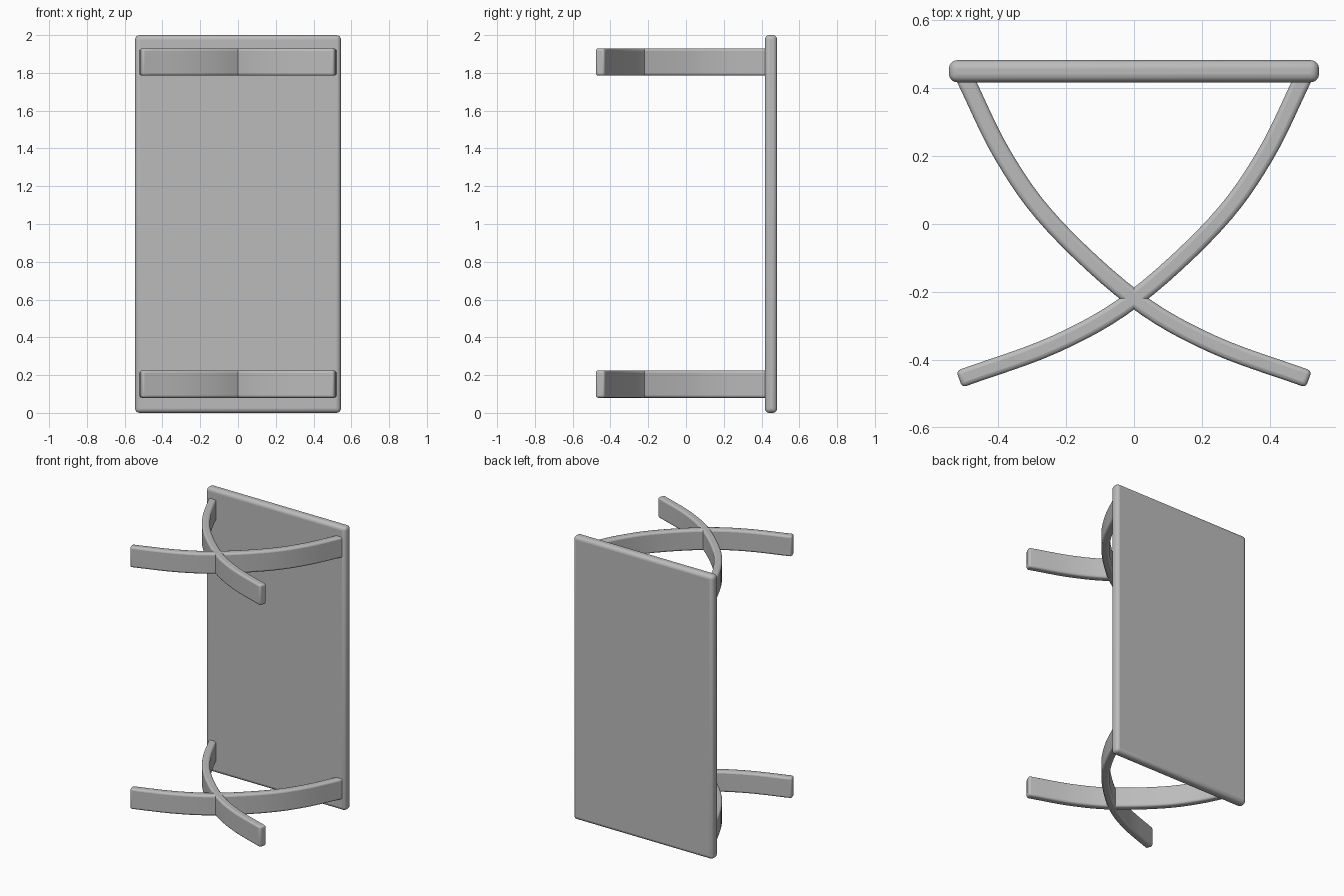
import bpy, bmesh, math
from mathutils import Vector
from mathutils.geometry import interpolate_bezier

if "Cube" in bpy.data.objects:
    bpy.data.objects.remove(bpy.data.objects["Cube"])

grey = bpy.data.materials.new("plain grey")
grey.diffuse_color = (0.5, 0.5, 0.5, 1)
grey.use_nodes = True
grey.node_tree.nodes["Principled BSDF"].inputs["Base Color"].default_value = grey.diffuse_color


def finish(bm, name, bevel, segments):
    """Turn a bmesh into a softly rounded, smooth shaded object."""
    bmesh.ops.recalc_face_normals(bm, faces=bm.faces)
    mesh = bpy.data.meshes.new(name)
    bm.to_mesh(mesh)
    bm.free()
    mesh.materials.append(grey)
    ob = bpy.data.objects.new(name, mesh)
    bpy.context.collection.objects.link(ob)
    mod = ob.modifiers.new("rounding", 'BEVEL')
    mod.width = bevel
    mod.segments = segments
    mod.limit_method = 'ANGLE'
    mod.angle_limit = math.radians(40)
    bpy.ops.object.select_all(action='DESELECT')
    ob.select_set(True)
    bpy.context.view_layer.objects.active = ob
    bpy.ops.object.shade_smooth_by_angle(angle=math.radians(40))
    return ob


# Flat panel standing upright at the back
bm = bmesh.new()
bmesh.ops.create_cube(bm, size=1)
for v in bm.verts:
    v.co = Vector((v.co.x * 1.09, 0.45 + v.co.y * 0.065, 1 + v.co.z * 2))
finish(bm, "panel", 0.024, 4)

# Centre line of one curved leg: panel corner, through the crossing, to the far foot
path = [Vector(p) for p in ((0.503, 0.44, 0), (0.385, 0.2, 0), (0.24, 0.0, 0),
                            (0.0, -0.22, 0), (-0.23, -0.353, 0), (-0.515, -0.457, 0))]


def smooth_path(pts, steps=6):
    """Pass a smooth curve through the points."""
    ext = [2 * pts[0] - pts[1]] + pts + [2 * pts[-1] - pts[-2]]
    out = []
    for a, b, c, d in zip(ext, ext[1:], ext[2:], ext[3:]):
        out += interpolate_bezier(b, b + (c - a) / 6, c - (d - b) / 6, c, steps + 1)[:-1]
    return out + [pts[-1]]


def curved_leg(name, side, z0, z1, width=0.052):
    """Sweep an upright rectangular section along the leg path."""
    line = smooth_path(path)
    bm = bmesh.new()
    rings = []
    for i, p in enumerate(line):
        t = line[min(i + 1, len(line) - 1)] - line[max(i - 1, 0)]
        n = Vector((-t.y, t.x, 0)).normalized() * width / 2
        rings.append([bm.verts.new((side * q.x, q.y, z))
                      for q, z in ((p + n, z0), (p - n, z0), (p - n, z1), (p + n, z1))])
    for r, s in zip(rings, rings[1:]):
        for k in range(4):
            bm.faces.new((r[k], r[(k + 1) % 4], s[(k + 1) % 4], s[k]))
    bm.faces.new(rings[0])
    bm.faces.new(rings[-1])
    finish(bm, name, 0.013, 3)


# Two crossing pairs of legs, near the bottom and top of the panel
for level, z0, z1 in (("lower", 0.08, 0.225), ("upper", 1.785, 1.93)):
    for word, side in (("right", 1), ("left", -1)):
        curved_leg(f"{level}_{word}_leg", side, z0, z1)
